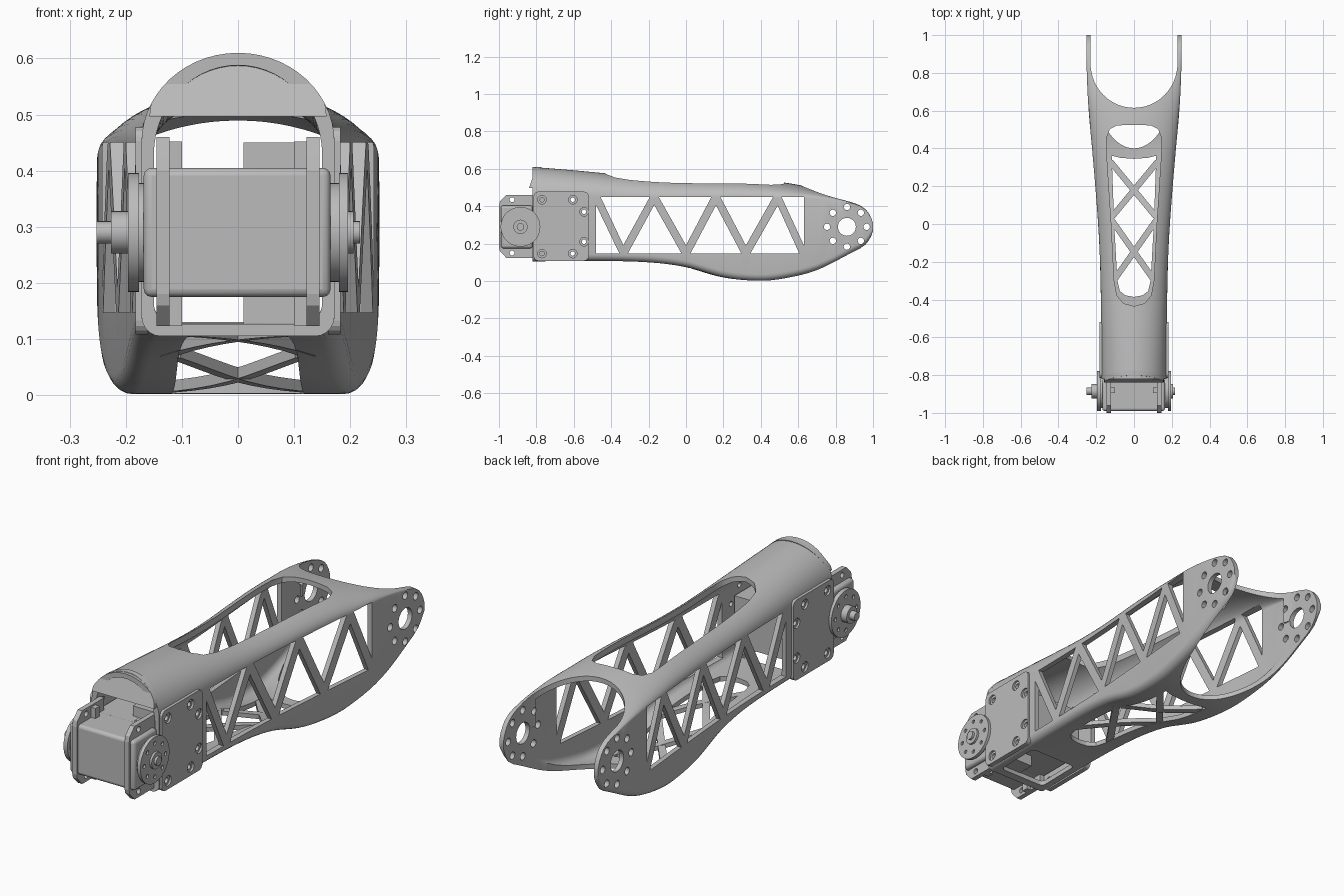
import bpy, bmesh
from math import sin, cos, pi, hypot

if "Cube" in bpy.data.objects:
    bpy.data.objects.remove(bpy.data.objects["Cube"])

grey = bpy.data.materials.new("machined_grey")
grey.use_nodes = True
COLOR = (0.5, 0.5, 0.5, 1)
grey.diffuse_color = COLOR
grey.node_tree.nodes["Principled BSDF"].inputs["Base Color"].default_value = COLOR


# ---------- helpers ----------
def finish(bm, name):
    bmesh.ops.recalc_face_normals(bm, faces=bm.faces)
    me = bpy.data.meshes.new(name)
    bm.to_mesh(me)
    bm.free()
    me.materials.append(grey)
    ob = bpy.data.objects.new(name, me)
    bpy.context.collection.objects.link(ob)
    return ob


def loft(rings, name):
    """Skin a list of equal-length point rings and cap both ends."""
    bm = bmesh.new()
    vs = [[bm.verts.new(p) for p in ring] for ring in rings]
    n = len(vs[0])
    for a, b in zip(vs, vs[1:]):
        for i in range(n):
            bm.faces.new((a[i], a[(i + 1) % n], b[(i + 1) % n], b[i]))
    bm.faces.new(vs[0])
    bm.faces.new(vs[-1])
    return finish(bm, name)


def prisms(name, polys, axis, lo, hi):
    """Extrude flat outlines along an axis, all in one object."""
    place = {"x": lambda p, d: (d, p[0], p[1]),
             "y": lambda p, d: (p[0], d, p[1]),
             "z": lambda p, d: (p[0], p[1], d)}[axis]
    bm = bmesh.new()
    for poly in polys:
        a, b = ([bm.verts.new(place(p, d)) for p in poly] for d in (lo, hi))
        bm.faces.new(a)
        bm.faces.new(b)
        for i in range(len(poly)):
            j = (i + 1) % len(poly)
            bm.faces.new((a[i], a[j], b[j], b[i]))
    return finish(bm, name)


def circle(c, r, n=32):
    return [(c[0] + r * cos(2 * pi * i / n), c[1] + r * sin(2 * pi * i / n)) for i in range(n)]


def rect(a0, a1, b0, b1):
    return [(a0, b0), (a1, b0), (a1, b1), (a0, b1)]


def rounded(a0, a1, b0, b1, r):
    pts = []
    for k, (a, b) in enumerate([(a1 - r, b1 - r), (a0 + r, b1 - r), (a0 + r, b0 + r), (a1 - r, b0 + r)]):
        pts += [(a + r * cos(k * pi / 2 + i * pi / 8), b + r * sin(k * pi / 2 + i * pi / 8)) for i in range(5)]
    return pts


def bolt_ring(c, R, r):
    return [circle(p, r, 16) for p in circle(c, R, 8)]


def mirrored(half):
    return half + [(-x, y) for x, y in reversed(half) if x > 0]


def activate(ob):
    bpy.ops.object.select_all(action="DESELECT")
    ob.select_set(True)
    bpy.context.view_layer.objects.active = ob


def cut(ob, cutter):
    m = ob.modifiers.new("cut", "BOOLEAN")
    m.operation, m.solver, m.object = "DIFFERENCE", "EXACT", cutter
    activate(ob)
    bpy.ops.object.modifier_apply(modifier=m.name)
    bpy.data.objects.remove(cutter)


def smooth(ob, angle=0.6):
    activate(ob)
    bpy.ops.object.shade_smooth_by_angle(angle=angle)


def bevel(ob, width):
    m = ob.modifiers.new("bevel", "BEVEL")
    m.width, m.segments = width, 3
    smooth(ob)


def curve(knots):
    """Smooth function through the given knots."""
    def slope(i):
        a, b = knots[max(i - 1, 0)], knots[min(i + 1, len(knots) - 1)]
        return (b[1] - a[1]) / (b[0] - a[0])

    def f(y):
        i = 0
        while i < len(knots) - 2 and y > knots[i + 1][0]:
            i += 1
        (y0, v0), (y1, v1) = knots[i], knots[i + 1]
        d = y1 - y0
        t = min(max((y - y0) / d, 0), 1)
        return (v0 * (2 * t**3 - 3 * t * t + 1) + v1 * (3 * t * t - 2 * t**3)
                + d * (slope(i) * (t**3 - 2 * t * t + t) + slope(i + 1) * (t**3 - t * t)))
    return f


# ---------- shell outline ----------
half_width = curve([(-.82, .172), (-.5, .174), (-.2, .18), (0, .19), (.2, .205), (.4, .222), (.6, .24), (.8, .25), (1, .252)])
top = curve([(-.82, .61), (-.6, .592), (-.2, .555), (0, .546), (.3, .544), (.5, .53), (.7, .492), (.9, .424), (.96, .388), (.99, .342), (1, .31)])
bottom = curve([(-.82, .105), (-.5, .108), (-.2, .1), (0, .075), (.2, .02), (.37, .002), (.5, .01), (.7, .058), (.9, .156), (.96, .192), (.99, .238), (1, .27)])
arch = curve([(-.82, .16), (-.4, .125), (0, .1), (.5, .085), (.7, .05), (.9, .012), (1, .004)])


def section(y, inset=0.0, shape_y=None):
    s = y if shape_y is None else shape_y
    w, lo, h = half_width(s) - inset, bottom(s) + inset, arch(s)
    base = top(s) - h - inset
    r = min(.035, (base - lo) * .3)
    pts = [(w * cos(pi * i / 28), y, base + h * sin(pi * i / 28)) for i in range(29)]
    for sx, start in ((-1, pi), (1, 1.5 * pi)):
        pts += [(sx * (w - r) + r * cos(start + i * pi / 10), y, lo + r + r * sin(start + i * pi / 10)) for i in range(6)]
    return pts


stations = [-.82 + i * .04 for i in range(43)] + [.9, .93, .96, .975, .99, 1]
shell = loft([section(y) for y in stations], "arm_shell")
inner = [y for y in stations if y < .8]
cut(shell, loft([section(-.9, .022, -.82)] + [section(y, .022) for y in inner], "hollow"))

# Open fork at the rear, deeper underneath
for name, depth, lo, hi in (("fork_top", .235, .29, .8), ("fork_bottom", .45, -.1, .295)):
    arc = [(.23 * cos(pi + pi * i / 32), .85 + depth * sin(pi + pi * i / 32)) for i in range(33)]
    cut(shell, prisms(name, [arc + [(.23, 1.1), (-.23, 1.1)]], "z", lo, hi))

# Zigzag truss left standing between triangular side windows
Z0, Z1, BAR = .147, .45, .021
nodes = [-.48, -.335, -.17, 0, .16, .32, .49, .63]
windows = []
for i in range(1, len(nodes) - 1):
    a, b, c = nodes[i - 1:i + 2]
    base, tip = (Z1, Z0) if i % 2 else (Z0, Z1)
    gap = BAR * hypot(b - a, Z1 - Z0) / (Z1 - Z0)
    rise = 2 * gap / (c - a) * (base - tip)
    windows.append([(a + gap, base), (c - gap, base), (b, tip + rise)])
windows.append([(nodes[0], Z0), (nodes[1] - BAR, Z0), (nodes[0], Z1 - .045)])
windows.append([(nodes[-1], Z1), (nodes[-2] + BAR, Z1), (nodes[-1], Z0 + .045)])
cut(shell, prisms("side_windows", windows, "x", -.4, .4))

# Top and bottom openings
top_half = [(0, .525), (.09, .522), (.128, .502), (.146, .455), (.145, .38), (.12, 0), (.105, -.3), (.09, -.38), (.055, -.42), (0, -.435)]
low_half = [(0, .345), (.07, .35), (.118, .362), (.105, 0), (.088, -.3), (.075, -.355), (.045, -.378), (0, -.386)]
cut(shell, prisms("top_window", [mirrored(top_half)], "z", .4, .8))
cut(shell, prisms("bottom_window", [mirrored(low_half), rounded(-.12, .12, -.78, -.56, .02)], "z", -.1, .14))

# Pivot bores, bolt circles and bracket holes
PIVOT, HORN = (.86, .29), (-.885, .29)
screws = [(-.77, .435), (-.605, .435), (-.545, .37), (-.545, .21), (-.605, .147), (-.77, .147)]
cut(shell, prisms("bores", [circle(PIVOT, .048)] + bolt_ring(PIVOT, .106, .017)
                  + [circle(p, .012, 16) for p in screws], "x", -.4, .4))
smooth(shell)

# Crossed braces under the floor window
for k, (y0, y1) in enumerate([(.33, .04), (.03, -.31)]):
    for s in (-1, 1):
        xa, xb = .125 * s, -.115 * s
        L = hypot(xb - xa, y1 - y0)
        nx, ny = -(y1 - y0) / L * .016, (xb - xa) / L * .016
        rings = []
        for i in range(9):
            x, y = xa + (xb - xa) * i / 8, y0 + (y1 - y0) * i / 8
            z = bottom(y) + .001
            rings.append([(x + e * nx, y + e * ny, z + d) for e, d in ((-1, 0), (1, 0), (1, .02), (-1, .02))])
        loft(rings, f"floor_brace_{k}_{'left' if s > 0 else 'right'}")

# Slanted nose cap closing the arch
def cap_ring(y):
    pts = [(x, z) for x, _, z in section(-.82)[:29] if z > .505]
    w = pts[0][0]
    pts = [(w + .003, .497)] + pts + [(-w - .003, .497)]
    return [(x, y + (z - .5) * .33, z) for x, z in pts]
smooth(loft([cap_ring(-.838), cap_ring(-.812)], "nose_cap"))

# Servo: case, rear gearbox and mounting flanges
bevel(prisms("servo_case", [rect(-.168, .165, .175, .405)], "y", -.99, -.82), .014)
prisms("servo_rear", [rect(-.145, .145, .176, .404)], "y", -.83, -.56)
prisms("servo_gearbox", [rect(.01, .145, .125, .45)], "y", -.78, -.7)
flange = [(-1, .18), (-.995, .16), (-.96, .123), (-.8, .123), (-.8, .46), (-.96, .46), (-.995, .425), (-1, .40)]
for s, side in ((-1, "right"), (1, "left")):
    ob = prisms(f"servo_flange_{side}", [flange], "x", s * .122, s * .145)
    cut(ob, prisms("flange_holes", [circle((-.93, z), .013, 16) for z in (.15, .435)], "x", -.3, .3))
    for z0, z1, end in ((.123, .178, "lower"), (.402, .452, "upper")):
        prisms(f"servo_tab_{end}_{side}", [rect(-.895, -.865, z0, z1)], "x", s * .1, s * .13)

    # Bracket plate with recessed screws
    plate = prisms(f"bracket_plate_{side}", [rounded(-.815, -.52, .108, .478, .025)], "x", s * .16, s * .183)
    cut(plate, prisms("recesses", [circle(p, .023, 20) for p in screws], "x", s * .174, s * .2))
    cut(plate, prisms("screw_holes", [circle(p, .012, 16) for p in screws], "x", s * .1, s * .3))

    # Output horn, hub and shaft
    collar, face, hub, tip = (.18, .196, .206, .217) if s > 0 else (.176, .196, .226, .252)
    smooth(prisms(f"horn_collar_{side}", [circle(HORN, .088, 48)], "x", s * .15, s * collar))
    horn = prisms(f"horn_disc_{side}", [circle(HORN, .106, 48)], "x", s * collar, s * face)
    cut(horn, prisms("horn_holes", bolt_ring(HORN, .077, .009), "x", s * (face - .008), s * .3))
    smooth(horn)
    smooth(prisms(f"horn_hub_{side}", [circle(HORN, .038)], "x", s * (face - .005), s * hub))
    smooth(prisms(f"horn_shaft_{side}", [circle(HORN, .02, 24)], "x", s * (hub - .005), s * tip))
